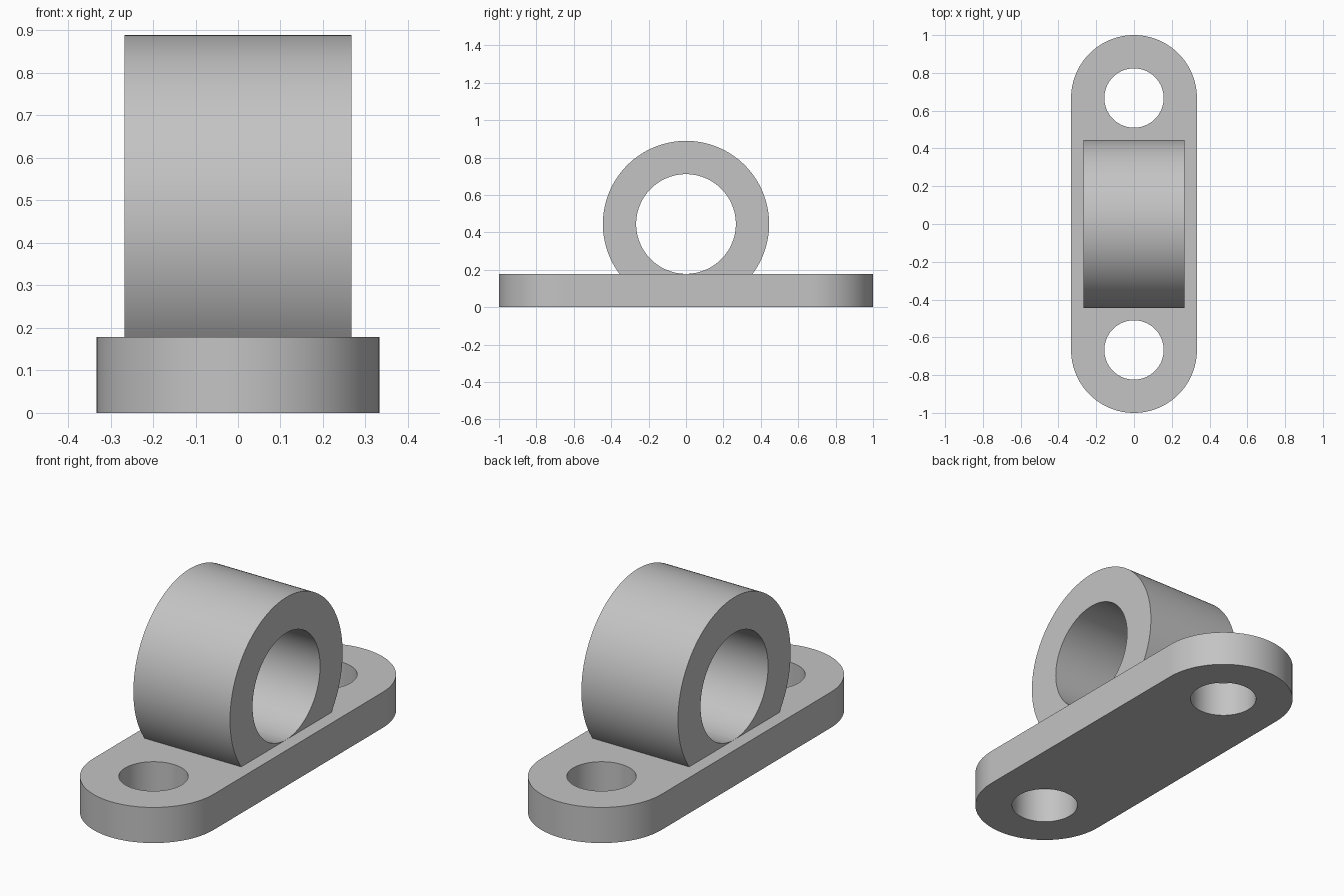
import bpy
import bmesh
from math import asin, cos, sin, pi, radians

default_cube = bpy.data.objects.get("Cube")
if default_cube:
    bpy.data.objects.remove(default_cube, do_unlink=True)

SEGMENTS = 96
PLATE_HEIGHT = 0.178
PLATE_RADIUS = 0.333
END_Y = 1 - PLATE_RADIUS
BOLT_RADIUS = 0.157
RING_OUTER = 0.4445
RING_INNER = RING_OUTER - PLATE_HEIGHT
RING_HALF_WIDTH = 0.267

grey = bpy.data.materials.new("plain grey")
grey.use_nodes = True
colour = (0.55, 0.55, 0.55, 1)
grey.diffuse_color = colour
grey.node_tree.nodes["Principled BSDF"].inputs["Base Color"].default_value = colour


def arc(cx, cy, radius, start, end, steps):
    """Points along an arc, both ends included."""
    angles = [start + (end - start) * i / steps for i in range(steps + 1)]
    return [(cx + radius * cos(a), cy + radius * sin(a)) for a in angles]


def finish(name, bm, direction):
    """Extrude the flat faces into a solid and make a smooth-shaded object."""
    solid = bmesh.ops.extrude_face_region(bm, geom=bm.faces[:], use_keep_orig=True)
    moved = [g for g in solid["geom"] if isinstance(g, bmesh.types.BMVert)]
    bmesh.ops.translate(bm, verts=moved, vec=direction)
    bmesh.ops.recalc_face_normals(bm, faces=bm.faces[:])
    mesh = bpy.data.meshes.new(name)
    bm.to_mesh(mesh)
    bm.free()
    mesh.materials.append(grey)
    obj = bpy.data.objects.new(name, mesh)
    bpy.context.collection.objects.link(obj)
    bpy.ops.object.select_all(action="DESELECT")
    obj.select_set(True)
    bpy.context.view_layer.objects.active = obj
    bpy.ops.object.shade_smooth_by_angle(angle=radians(30))


# Base plate: rounded slot outline with a bolt hole near each end
bm = bmesh.new()
outline = (arc(0, END_Y, PLATE_RADIUS, 0, pi, SEGMENTS // 2)
           + arc(0, -END_Y, PLATE_RADIUS, pi, 2 * pi, SEGMENTS // 2))
holes = [arc(0, y, BOLT_RADIUS, 0, 2 * pi, SEGMENTS)[:-1] for y in (END_Y, -END_Y)]
edges = []
for loop in [outline] + holes:
    verts = [bm.verts.new((x, y, 0)) for x, y in loop]
    edges += [bm.edges.new((verts[i - 1], verts[i])) for i in range(len(verts))]
bmesh.ops.triangle_fill(bm, use_beauty=True, edges=edges, normal=(0, 0, 1))
finish("base_plate", bm, (0, 0, PLATE_HEIGHT))

# Ring: outer arc stops at the plate, inner bore is a full circle touching it
bm = bmesh.new()
foot = asin((PLATE_HEIGHT - RING_OUTER) / RING_OUTER)
rows = [[bm.verts.new((-RING_HALF_WIDTH, y, z)) for y, z in points] for points in (
    arc(0, RING_OUTER, RING_OUTER, foot, pi - foot, SEGMENTS),
    arc(0, RING_OUTER, RING_INNER, -pi / 2, 1.5 * pi, SEGMENTS))]
for i in range(SEGMENTS):
    bm.faces.new((rows[0][i], rows[0][i + 1], rows[1][i + 1], rows[1][i]))
finish("bearing_ring", bm, (2 * RING_HALF_WIDTH, 0, 0))
